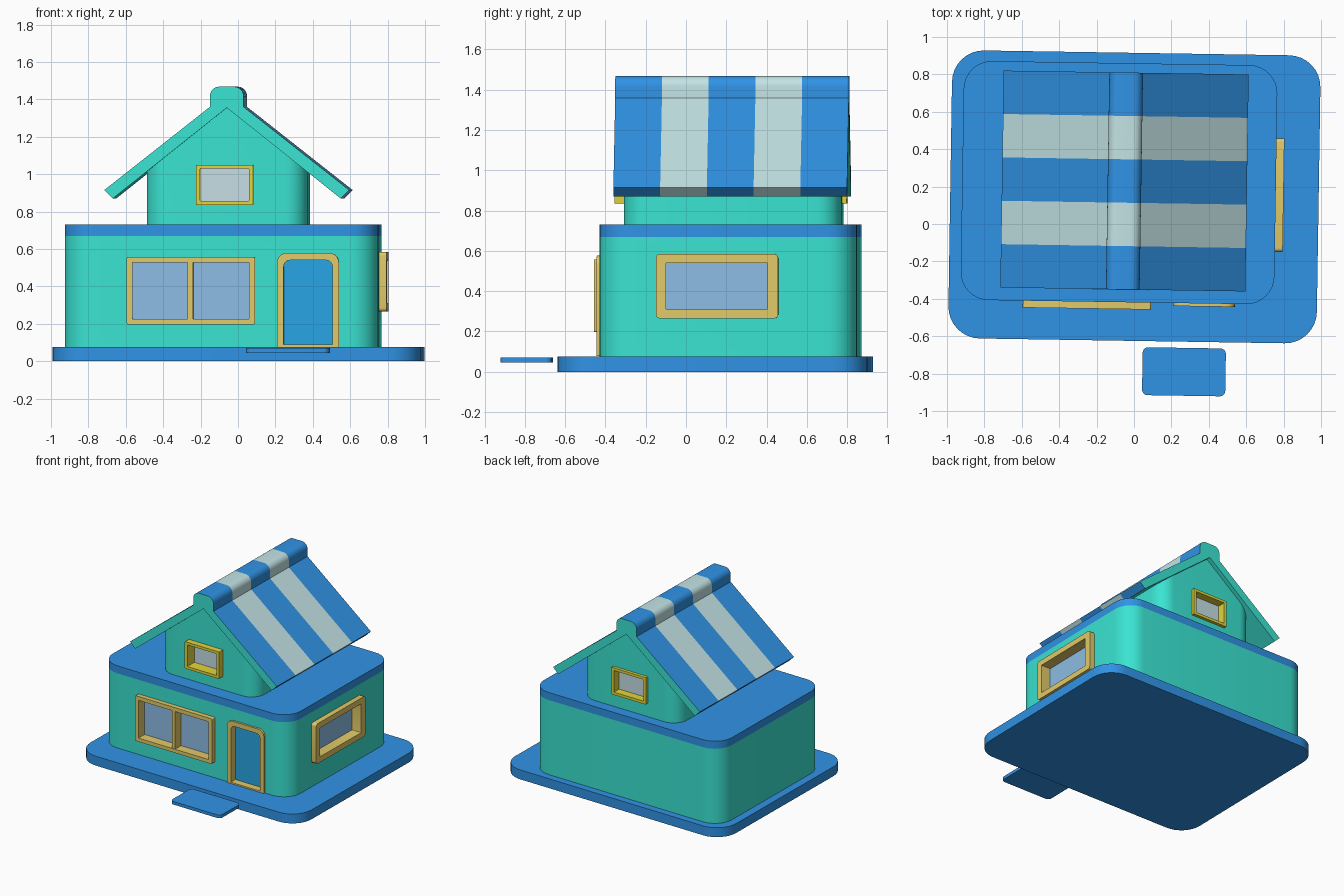
import bpy, bmesh
from math import sin, cos, pi, radians
from mathutils import Matrix, Vector

if "Cube" in bpy.data.objects:
    bpy.data.objects.remove(bpy.data.objects["Cube"])

TURN = Matrix.Rotation(radians(-0.9), 4, 'Z')   # the whole house sits slightly turned


def material(name, rgb):
    lin = [(c / 255 / 12.92) if c < 10 else ((c / 255 + 0.055) / 1.055) ** 2.4 for c in rgb]
    m = bpy.data.materials.new(name)
    m.diffuse_color = (*lin, 1)
    m.use_nodes = True
    m.node_tree.nodes["Principled BSDF"].inputs["Base Color"].default_value = m.diffuse_color
    return m


TEAL = material("teal wall", (58, 228, 210))
BLUE = material("blue", (48, 147, 230))
PALE = material("pale stripe", (196, 228, 230))
SAND = material("sand frame", (226, 202, 105))
YELLOW = material("yellow frame", (226, 214, 60))
GLASS = material("window glass", (142, 189, 230))
LIGHT_GLASS = material("gable glass", (198, 222, 230))
DOOR = material("door blue", (40, 166, 230))


def rounded(x0, x1, y0, y1, r_low, r_high=None, seg=8):
    """Rounded rectangle; r_low for the lower corners, r_high for the upper."""
    r_high = r_low if r_high is None else r_high
    pts = []
    for cx, cy, r, a0 in ((x1, y1, r_high, 0), (x0, y1, r_high, 1), (x0, y0, r_low, 2), (x1, y0, r_low, 3)):
        px = cx - r if cx == x1 else cx + r
        py = cy - r if cy == y1 else cy + r
        for i in range(seg + 1):
            a = (a0 + i / seg) * pi / 2
            pts.append((px + r * cos(a), py + r * sin(a)))
    return pts


def finish(bm, name, *mats):
    bmesh.ops.remove_doubles(bm, verts=bm.verts, dist=1e-5)
    bmesh.ops.recalc_face_normals(bm, faces=bm.faces)
    bm.transform(TURN)
    me = bpy.data.meshes.new(name)
    bm.to_mesh(me)
    bm.free()
    for m in mats:
        me.materials.append(m)
    ob = bpy.data.objects.new(name, me)
    bpy.context.collection.objects.link(ob)
    return ob


def extrude(outline, d0, d1, place):
    bm = bmesh.new()
    a, b = ([bm.verts.new(place(u, v, d)) for u, v in outline] for d in (d0, d1))
    n = len(a)
    bm.faces.new(a)
    bm.faces.new(b)
    for i in range(n):
        j = (i + 1) % n
        bm.faces.new((a[i], a[j], b[j], b[i]))
    return bm


def up(u, v, d):
    return (u, v, d)


def solid(name, outline, d0, d1, mat, place=up):
    return finish(extrude(outline, d0, d1, place), name, mat)


def ring(name, outer, inner, d0, d1, mat, place):
    bm = bmesh.new()
    loops = [[bm.verts.new(place(u, v, d)) for u, v in o]
             for o, d in ((outer, d0), (outer, d1), (inner, d1), (inner, d0))]
    n = len(outer)
    for k in range(4):
        p, q = loops[k], loops[(k + 1) % 4]
        for i in range(n):
            j = (i + 1) % n
            bm.faces.new((p[i], p[j], q[j], q[i]))
    return finish(bm, name, mat)


def cut(ob, cutter):
    mod = ob.modifiers.new("cut", 'BOOLEAN')
    mod.object, mod.operation, mod.solver = cutter, 'DIFFERENCE', 'EXACT'
    dg = bpy.context.evaluated_depsgraph_get()
    me = bpy.data.meshes.new_from_object(ob.evaluated_get(dg))
    ob.modifiers.clear()
    ob.data = me
    bpy.data.objects.remove(cutter)


def opening(name, wall, place, box, hole, radii, out, frame_mat, pane_mat):
    """Framed recess: frame ring, sunken pane and matching hole in the wall."""
    outer = rounded(*box, *radii[0], seg=5)
    inner = rounded(*hole, *radii[1], seg=5)
    mid = [((a + c) / 2, (b + d) / 2) for (a, b), (c, d) in zip(outer, inner)]
    cut(wall, solid(name + "_cutter", mid, -0.05, 0.1, TEAL, place))
    ring(name + "_frame", outer, inner, -0.045, out, frame_mat, place)
    solid(name + "_pane", mid, -0.047, -0.04, pane_mat, place)


# ground plate and door step
solid("base_plate", rounded(-0.985, 0.985, -0.625, 0.915, 0.17), 0, 0.075, BLUE)
solid("door_step", rounded(0.057, 0.502, -0.914, -0.658, 0.03), 0.045, 0.07, BLUE)

# ground floor walls and the flat deck above
floor_plan = rounded(-0.922, 0.755, -0.419, 0.859, 0.15)
walls = solid("ground_floor_walls", floor_plan, 0.075, 0.67, TEAL)
solid("deck", floor_plan, 0.67, 0.73, BLUE)

# upper storey, trimmed to the gable shape
RX, PEAK, PITCH = -0.0545, 1.355, 0.797
bm = extrude(rounded(RX - 0.43, RX + 0.43, -0.305, 0.775, 0.12), 0.73, 1.5, up)
bmesh.ops.remove_doubles(bm, verts=bm.verts, dist=1e-5)
for s in (-1, 1):
    bmesh.ops.bisect_plane(bm, geom=bm.verts[:] + bm.edges[:] + bm.faces[:],
                           plane_co=Vector((RX, 0, PEAK)),
                           plane_no=Vector((s * PITCH, 0, 1)).normalized(), clear_outer=True)
    bmesh.ops.holes_fill(bm, edges=bm.edges[:])
upper = finish(bm, "upper_storey", TEAL)

# roof: half profile mirrored, swept through five stripes
half = [(0.609, 0.87), (0.655, 0.915), (0.09, 1.36)]
half += [(0.04 + 0.05 * cos(i * pi / 12), 1.418 + 0.05 * sin(i * pi / 12)) for i in range(7)]
profile = [(RX + x, z) for x, z in half]
profile += [(RX - x, z) for x, z in reversed(half)]
profile.append((RX, PEAK))
Y0, Y1, N = -0.351, 0.809, 5
bm = bmesh.new()
rows = [[bm.verts.new((x, Y0 + (Y1 - Y0) * k / N, z)) for x, z in profile] for k in range(N + 1)]
n = len(profile)
for k in range(N):
    for i in range(n):
        j = (i + 1) % n
        f = bm.faces.new((rows[k][i], rows[k][j], rows[k + 1][j], rows[k + 1][i]))
        f.material_index = 0 if i >= n - 2 else 1 + k % 2     # teal underside, striped top
bm.faces.new(rows[0])
bm.faces.new(rows[-1])
finish(bm, "striped_roof", TEAL, BLUE, PALE)


# wall directions: u across, v up, d outwards
def front(u, v, d): return (u, -0.419 - d, v)
def right(u, v, d): return (0.755 + d, u, v)
def gable_front(u, v, d): return (u, -0.305 - d, v)
def gable_back(u, v, d): return (u, 0.775 + d, v)


# ground floor windows and door
small = ((0.008,), (0.004,))
opening("front_window", walls, front, (-0.588, 0.097, 0.197, 0.558), (-0.558, 0.067, 0.226, 0.527),
        small, 0.037, SAND, GLASS)
solid("front_window_mullion", rounded(-0.262, -0.233, 0.22, 0.535, 0.002, seg=1), -0.045, 0.034, SAND, front)
opening("side_window", walls, right, (-0.137, 0.47, 0.265, 0.585), (-0.088, 0.417, 0.31, 0.54),
        ((0.02,), (0.004,)), 0.042, SAND, GLASS)
opening("door", walls, front, (0.215, 0.546, 0.077, 0.578), (0.251, 0.512, 0.088, 0.54),
        ((0.004, 0.05), (0.004, 0.035)), 0.016, SAND, DOOR)

# gable windows, front and back
for name, place, out in (("gable_window_front", gable_front, 0.048), ("gable_window_back", gable_back, 0.024)):
    opening(name, upper, place, (-0.22, 0.087, 0.835, 1.05), (-0.197, 0.064, 0.857, 1.029),
            ((0.004,), (0.004,)), out, YELLOW, LIGHT_GLASS)

# smooth rounded corners, keep hard edges
bpy.ops.object.select_all(action='SELECT')
bpy.context.view_layer.objects.active = walls
bpy.ops.object.shade_smooth_by_angle(angle=radians(32))
